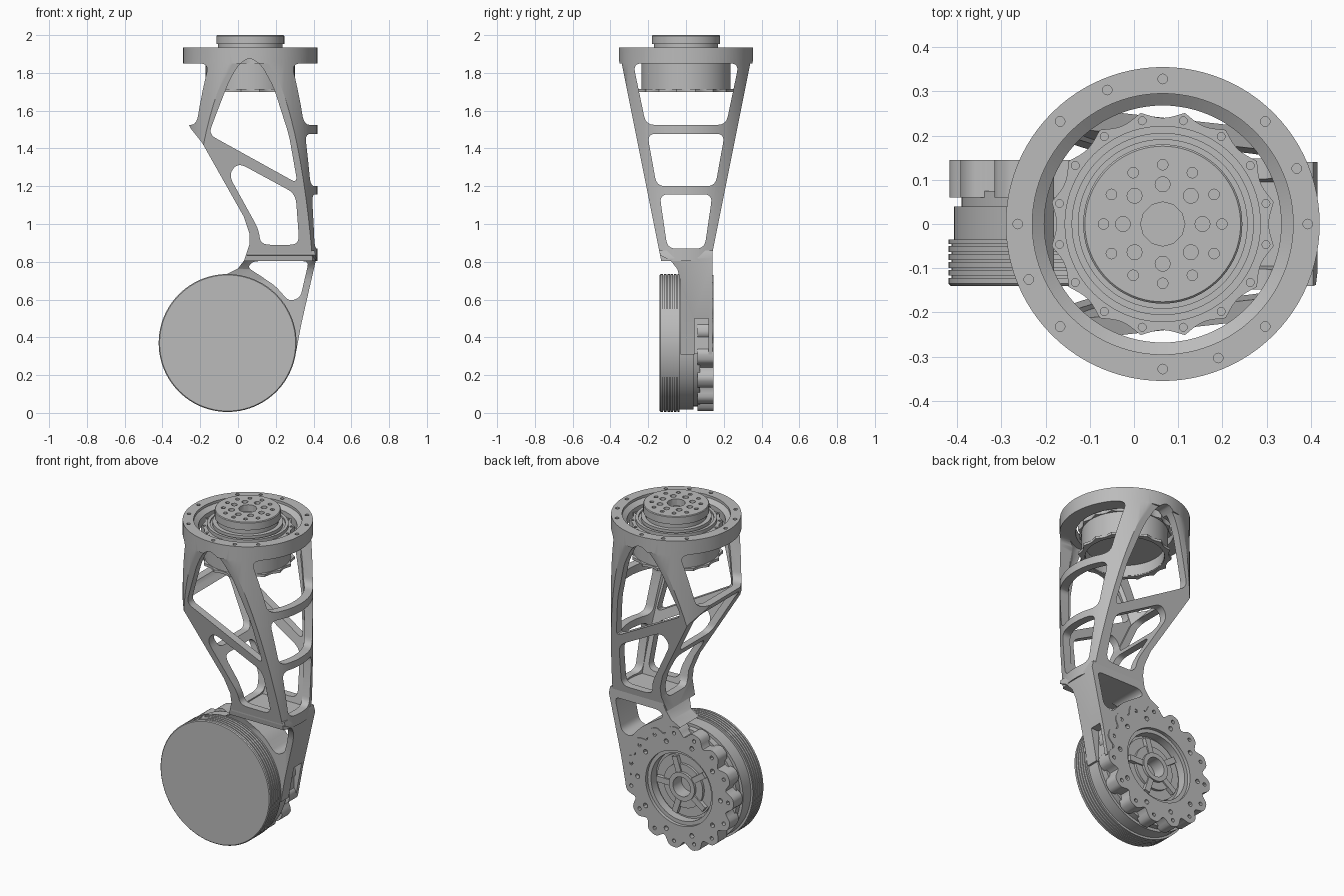
import bpy
import bmesh
from math import sin, cos, pi, radians
from mathutils import Vector, Matrix

if "Cube" in bpy.data.objects:
    bpy.data.objects.remove(bpy.data.objects["Cube"], do_unlink=True)

metal = bpy.data.materials.new("plain grey metal")
metal.use_nodes = True
grey = (0.5, 0.5, 0.5, 1)
metal.diffuse_color = grey
metal.node_tree.nodes["Principled BSDF"].inputs["Base Color"].default_value = grey

HIP = Vector((0.065, 0, 0))          # axis of the upper actuator
WHEEL = Vector((-0.055, 0, 0.37))    # axis of the lower actuator
RADIUS = 0.355
ABOUT_Y = Matrix.Rotation(-pi / 2, 4, "X")


def finish(name, bm):
    bmesh.ops.recalc_face_normals(bm, faces=bm.faces)
    mesh = bpy.data.meshes.new(name)
    bm.to_mesh(mesh)
    bm.free()
    mesh.materials.append(metal)
    obj = bpy.data.objects.new(name, mesh)
    bpy.context.collection.objects.link(obj)
    return obj


def prism(name, outline, axis, low, high):
    """Extrude a flat outline along one axis."""
    place = {"x": lambda a, b, t: (t, a, b),
             "y": lambda a, b, t: (a, t, b),
             "z": lambda a, b, t: (a, b, t)}[axis]
    bm = bmesh.new()
    near = [bm.verts.new(place(a, b, low)) for a, b in outline]
    far = [bm.verts.new(place(a, b, high)) for a, b in outline]
    bm.faces.new(near)
    bm.faces.new(far)
    for i in range(len(near)):
        j = (i + 1) % len(near)
        bm.faces.new((near[i], near[j], far[j], far[i]))
    return finish(name, bm)


def lathe(name, profile, centre, turn=Matrix(), steps=80, closed=False):
    """Revolve a (radius, height) profile, optionally as a closed ring."""
    bm = bmesh.new()
    verts = [bm.verts.new((r, 0, h)) for r, h in profile]
    pairs = list(zip(verts, verts[1:]))
    if closed:
        pairs.append((verts[-1], verts[0]))
    edges = [bm.edges.new(p) for p in pairs]
    bmesh.ops.spin(bm, geom=verts + edges, axis=(0, 0, 1), cent=(0, 0, 0),
                   angle=2 * pi, steps=steps)
    bmesh.ops.remove_doubles(bm, verts=bm.verts, dist=0.0001)
    bm.transform(Matrix.Translation(centre) @ turn)
    return finish(name, bm)


def drills(name, spots, low, high, centre, turn=Matrix()):
    """Many small cylinders; each spot is ring radius, angle, hole radius."""
    bm = bmesh.new()
    for ring, angle, r in spots:
        at = Matrix.Translation((ring * cos(angle), ring * sin(angle), (low + high) / 2))
        bmesh.ops.create_cone(bm, cap_ends=True, segments=12, radius1=r, radius2=r,
                              depth=high - low, matrix=at)
    bm.transform(Matrix.Translation(centre) @ turn)
    return finish(name, bm)


def combine(obj, other, operation="DIFFERENCE"):
    mod = obj.modifiers.new("combine", "BOOLEAN")
    mod.operation, mod.solver, mod.object = operation, "EXACT", other
    graph = bpy.context.evaluated_depsgraph_get()
    obj.data = bpy.data.meshes.new_from_object(obj.evaluated_get(graph))
    obj.modifiers.clear()
    bpy.data.objects.remove(other, do_unlink=True)


def rounded(points, radius):
    """Replace every corner of an outline with a small curve."""
    pts = [Vector(p) for p in points]
    out = []
    for i, p in enumerate(pts):
        before, after = pts[i - 1] - p, pts[(i + 1) % len(pts)] - p
        a = p + before.normalized() * min(radius, before.length * 0.45)
        b = p + after.normalized() * min(radius, after.length * 0.45)
        for k in range(6):
            t = k / 5
            out.append(tuple(a * (1 - t) ** 2 + p * 2 * t * (1 - t) + b * t * t))
    return out


def scallops(radius, depth, count, centre=(0, 0), sharp=4):
    """Round outline with evenly spaced notches."""
    out = []
    for i in range(count * 12):
        a = 2 * pi * i / (count * 12)
        r = radius - depth * abs(cos(a * count / 2)) ** sharp
        out.append((centre[0] + r * cos(a), centre[1] + r * sin(a)))
    return out


def ring_of(count, ring, size, offset=0):
    return [(ring, 2 * pi * i / count + offset, size) for i in range(count)]


# Frame: a cylinder trimmed to a taper from the side and a bent shape from the front
def frame_solid(name, inset, floor):
    r = RADIUS - inset
    solid = lathe(name, [(0, floor), (r, floor), (r, 1.935), (0, 1.935)], HIP, steps=96)
    w = [0.14 + 0.2 * (z - 0.85) - inset for z in (0.7, 2.0)]
    combine(solid, prism("taper", [(-w[0], 0.7), (w[0], 0.7), (w[1], 2), (-w[1], 2)],
                         "x", -1, 1), "INTERSECT")
    bend = [(-0.5, 2), (-0.5, 1.53), (-0.26, 1.525), (-0.25, 1.505), (-0.19, 1.43),
            (0.03, 1.04), (0.06, 0.95), (0.06, 0.89), (0.03, 0.8), (0.03, 0.7)]
    bend = [(x + inset, z) for x, z in bend] + [(0.6, 0.7), (0.6, 2)]
    combine(solid, prism("bend", bend, "y", -1, 1), "INTERSECT")
    return solid


frame = frame_solid("leg_frame", 0, 0.805)
combine(frame, frame_solid("cavity", 0.047, 0.86))
combine(frame, lathe("hollow_top", [(0, 1.8), (0.29, 1.8), (0.29, 2), (0, 2)], HIP))
flange = [(RADIUS, 1.85), (RADIUS, 1.935), (0.295, 1.935), (0.295, 1.92),
          (0.268, 1.9), (0.268, 1.85)]
combine(frame, lathe("top_flange", flange, HIP, steps=96, closed=True), "UNION")

# Frame windows, cut front to back and then side to side
arch = [(-0.155, 1.475), (-0.12, 1.57), (-0.05, 1.75), (0, 1.84), (0.06, 1.885),
        (0.125, 1.84), (0.19, 1.72), (0.27, 1.47), (0.315, 1.215)]
lower = [(-0.05, 1.26), (0.0, 1.325), (0.305, 1.16), (0.325, 0.89), (0.12, 0.89), (0.11, 0.97)]
for outline, radius in ((arch, 0.04), (lower, 0.05)):
    combine(frame, prism("window", rounded(outline, radius), "y", -1, 1))
for bottom, top, narrow, wide in ((1.525, 1.85, 0.212, 0.28), (1.2, 1.477, 0.155, 0.205),
                                  (0.87, 1.157, 0.098, 0.14)):
    shape = [(-narrow, bottom), (narrow, bottom), (wide, top), (-wide, top)]
    combine(frame, prism("window", rounded(shape, 0.045), "x", -1, 1))
combine(frame, drills("bolt_holes", ring_of(8, 0.328, 0.011, pi / 2)
                      + ring_of(4, 0.328, 0.011, pi / 8), 1.915, 2, HIP))

# Bracket joining the frame to the lower actuator
arc = [(WHEEL.x + 0.325 * cos(radians(a)), WHEEL.z + 0.325 * sin(radians(a)))
       for a in range(-10, 90, 10)]
outer = [(-0.06, 0.735), (0.0, 0.765), (0.035, 0.81), (0.06, 0.86), (0.405, 0.86),
         (0.415, 0.82), (0.335, 0.47), (0.305, 0.31)]
bracket = prism("lower_bracket", arc + outer, "y", -0.3, 0.3)
side = [(-0.14, 0.861), (0.14, 0.861), (0.14, 0.2), (-0.03, 0.2), (-0.03, 0.7),
        (-0.045, 0.76), (-0.08, 0.805), (-0.138, 0.835)]
combine(bracket, prism("side_shape", side, "x", -1, 1), "INTERSECT")
opening = [(0.05, 0.77), (0.08, 0.803), (0.375, 0.803), (0.33, 0.61), (0.27, 0.59),
           (0.2, 0.67), (0.12, 0.725)]
combine(bracket, prism("opening", rounded(opening, 0.03), "y", -1, 1))
combine(bracket, prism("side_groove", [(0.045, 0.1), (0.118, 0.1), (0.118, 0.5), (0.045, 0.5)],
                       "x", 0.29, 1))

# Lower actuator: ribbed drum with a stepped hub on its back
drum = [(0, -0.14), (0.36, -0.14), (0.365, -0.135)]
for i in range(5):
    y = -0.122 + i * 0.018
    drum += [(0.365, y), (0.358, y), (0.358, y + 0.005), (0.365, y + 0.005)]
drum += [(0.365, -0.035), (0.352, -0.035), (0.352, 0.04), (0.335, 0.04), (0.335, 0.075),
         (0.185, 0.075), (0.185, 0.09), (0.13, 0.09), (0.13, 0.105), (0.085, 0.105),
         (0.085, 0.12), (0.058, 0.12), (0.058, 0.04), (0, 0.04)]
lathe("lower_actuator", drum, WHEEL, ABOUT_Y, steps=96)

back = prism("scalloped_flange", scallops(0.362, 0.045, 15, (WHEEL.x, WHEEL.z)), "y", 0.06, 0.145)
bore = [(0, 0), (0.2, 0), (0.2, 0.125), (0.222, 0.125), (0.222, 0.2), (0, 0.2)]
combine(back, lathe("bore", bore, WHEEL, ABOUT_Y))
holes = ring_of(15, 0.325, 0.011, pi / 15) + ring_of(10, 0.275, 0.014)
combine(back, drills("back_holes", holes, 0.12, 0.2, WHEEL, ABOUT_Y))

for i in range(5):
    bm = bmesh.new()
    bmesh.ops.create_cube(bm, size=1)
    bm.transform(Matrix.Translation(WHEEL) @ Matrix.Rotation(2 * pi * i / 5, 4, "Y")
                 @ Matrix.Translation((0.125, 0.098, 0)) @ Matrix.Diagonal((0.1, 0.03, 0.035, 1)))
    finish("hub_spoke", bm)

# Upper actuator: open cup, lobed rims and a drilled output plate
body = [(0, 1.77), (0.215, 1.77), (0.215, 1.705), (0.236, 1.705), (0.236, 1.86),
        (0.222, 1.86), (0.222, 1.915), (0.205, 1.915), (0.205, 1.905), (0.192, 1.905),
        (0.192, 1.925), (0.168, 1.925), (0.168, 1.94), (0, 1.94)]
lathe("upper_actuator", body, HIP)
for name, low, high in (("upper_rim", 1.85, 1.895), ("lower_rim", 1.7, 1.715)):
    rim = prism(name, scallops(0.256, 0.016, 16, HIP, 1), "z", low, high)
    combine(rim, lathe("rim_bore", [(0, 1.6), (0.217, 1.6), (0.217, 2), (0, 2)], HIP))
    combine(rim, drills("rim_holes", ring_of(16, 0.238, 0.009, pi / 16), 1.88, 2, HIP))
plate = lathe("output_plate", [(0, 1.935), (0.17, 1.935), (0.17, 1.953), (0.18, 1.953),
                               (0.18, 1.996), (0.176, 2), (0, 2)], HIP)
holes = [(0, 0, 0.05)] + ring_of(8, 0.09, 0.017) + ring_of(12, 0.134, 0.012)
combine(plate, drills("plate_holes", holes, 1.96, 2.1, HIP))

# Smooth the round surfaces and keep the machined edges sharp
bpy.ops.object.select_all(action="DESELECT")
for obj in bpy.context.collection.objects:
    if obj.type == "MESH" and metal.name in obj.data.materials:
        obj.select_set(True)
        bpy.context.view_layer.objects.active = obj
bpy.ops.object.shade_smooth_by_angle(angle=radians(30))
